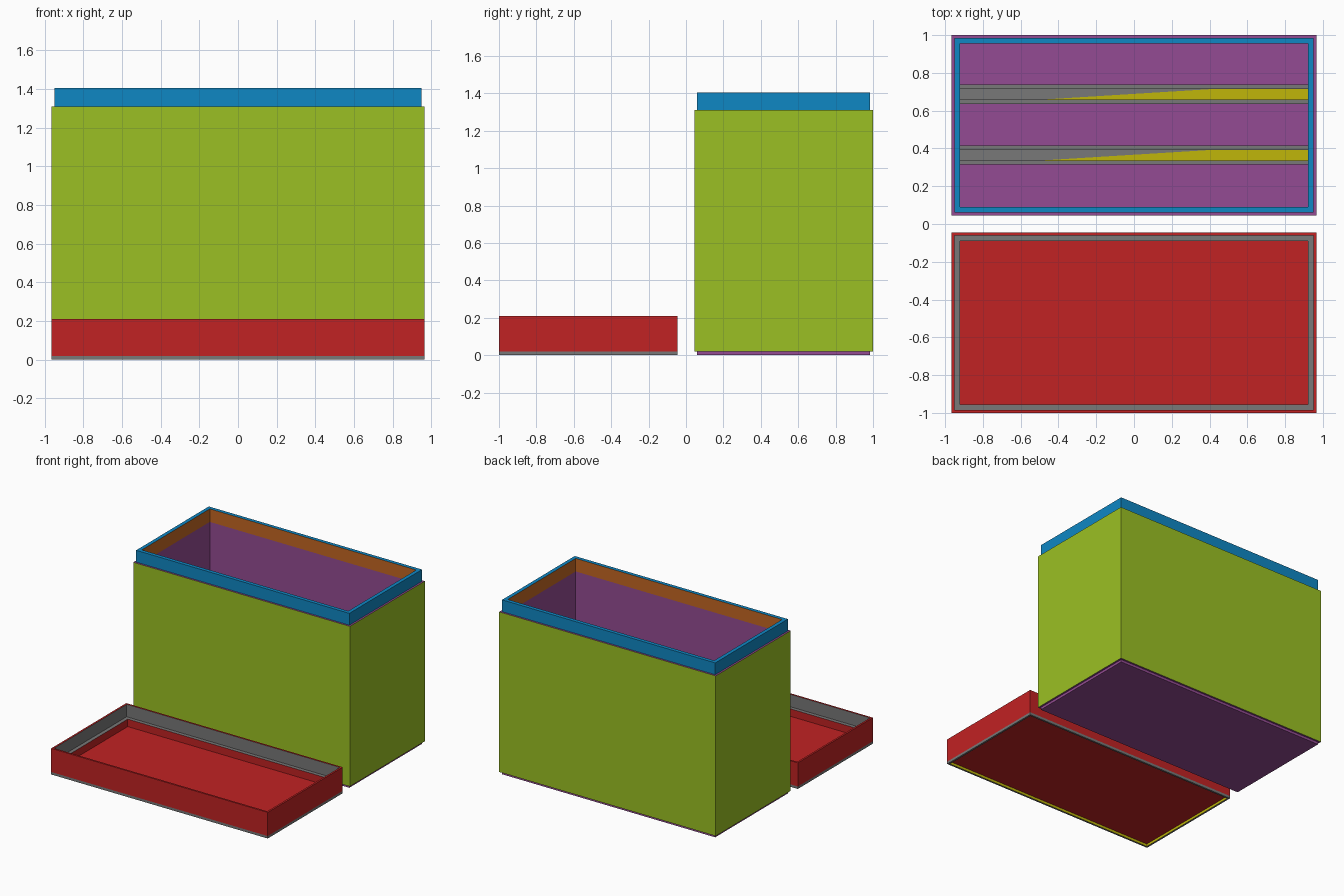
import bpy, bmesh

if "Cube" in bpy.data.objects:
    bpy.data.objects.remove(bpy.data.objects["Cube"])

def lin(c):
    c /= 255
    return c / 12.92 if c <= 0.04045 else ((c + 0.055) / 1.055) ** 2.4

COLOURS = {
    "red": (193, 34, 35), "grey": (120, 120, 120), "yellow": (192, 182, 10),
    "green": (155, 192, 35), "purple": (148, 75, 147), "blue": (15, 135, 196),
    "orange": (195, 103, 34),
}
NAMES = list(COLOURS)
MATS = []
for name, rgb in COLOURS.items():
    m = bpy.data.materials.new(name)
    m.diffuse_color = (*[lin(c) for c in rgb], 1)
    m.use_nodes = True
    m.node_tree.nodes["Principled BSDF"].inputs["Base Color"].default_value = m.diffuse_color
    MATS.append(m)

HX, HY = 0.965, 0.4775          # half size of box and lid
CY = 0.5225                     # distance of each centre from y = 0


def finish(bm, name):
    bmesh.ops.recalc_face_normals(bm, faces=bm.faces)
    me = bpy.data.meshes.new(name)
    bm.to_mesh(me)
    bm.free()
    for m in MATS:
        me.materials.append(m)
    ob = bpy.data.objects.new(name, me)
    bpy.context.collection.objects.link(ob)
    return ob


def shell(name, cy, rings, cap):
    """Loft rectangles (inset, z, colour of the band leading to it) and cap both ends."""
    bm = bmesh.new()
    prev = None
    for inset, z, colour in rings:
        x, y = HX - inset, HY - inset
        loop = [bm.verts.new((sx * x, cy + sy * y, z))
                for sx, sy in ((-1, -1), (1, -1), (1, 1), (-1, 1))]
        if prev:
            for i in range(4):
                j = (i + 1) % 4
                f = bm.faces.new((prev[i], prev[j], loop[j], loop[i]))
                f.material_index = NAMES.index(colour)
        else:
            first = loop
        prev = loop
    for loop in (first, prev):
        bm.faces.new(loop).material_index = NAMES.index(cap)
    return finish(bm, name)


def prism(name, outline, z0, z1, colour):
    """Extrude a flat outline upwards."""
    bm = bmesh.new()
    base = bm.faces.new([bm.verts.new((x, y, z0)) for x, y in outline])
    ext = bmesh.ops.extrude_face_region(bm, geom=[base], use_keep_orig=True)
    for v in ext["geom"]:
        if isinstance(v, bmesh.types.BMVert):
            v.co.z = z1
    for f in bm.faces:
        f.material_index = NAMES.index(colour)
    return finish(bm, name)


# Box: raised foot, outer walls, shoulder, lip and hollow inside
shell("box_body", CY, [
    (0.015, 0.0, None), (0.015, 0.02, "purple"), (0.0, 0.02, "purple"),
    (0.0, 1.31, "green"), (0.015, 1.31, "purple"), (0.015, 1.405, "blue"),
    (0.045, 1.405, "blue"), (0.045, 1.30, "orange"), (0.045, 0.04, "purple"),
], "purple")

# Lid lying upside down: recessed panel, edge band, walls, inner step and tray
shell("lid", -CY, [
    (0.015, 0.02, None), (0.015, 0.0, "yellow"), (0.0, 0.0, "grey"),
    (0.0, 0.02, "grey"), (0.0, 0.21, "red"), (0.015, 0.21, "red"),
    (0.015, 0.11, "grey"), (0.045, 0.11, "grey"), (0.045, 0.05, "red"),
], "red")

# Divider holders on the box floor: a strip, two rails and a tapered inlay
IX = HX - 0.045
for i, y in enumerate((0.365, 0.687)):
    def bar(name, y0, y1, z0, z1):
        prism(name, [(-IX, y0), (IX, y0), (IX, y1), (-IX, y1)], z0, z1, "grey")
    bar(f"divider_strip_{i}", y - 0.028, y + 0.028, 0.04, 0.06)
    bar(f"divider_rail_front_{i}", y - 0.051, y - 0.028, 0.04, 0.10)
    bar(f"divider_rail_back_{i}", y + 0.028, y + 0.051, 0.04, 0.10)
    prism(f"divider_inlay_{i}",
          [(-0.48, y - 0.028), (IX, y - 0.028), (IX, y + 0.028), (0.42, y + 0.028)],
          0.06, 0.063, "yellow")
